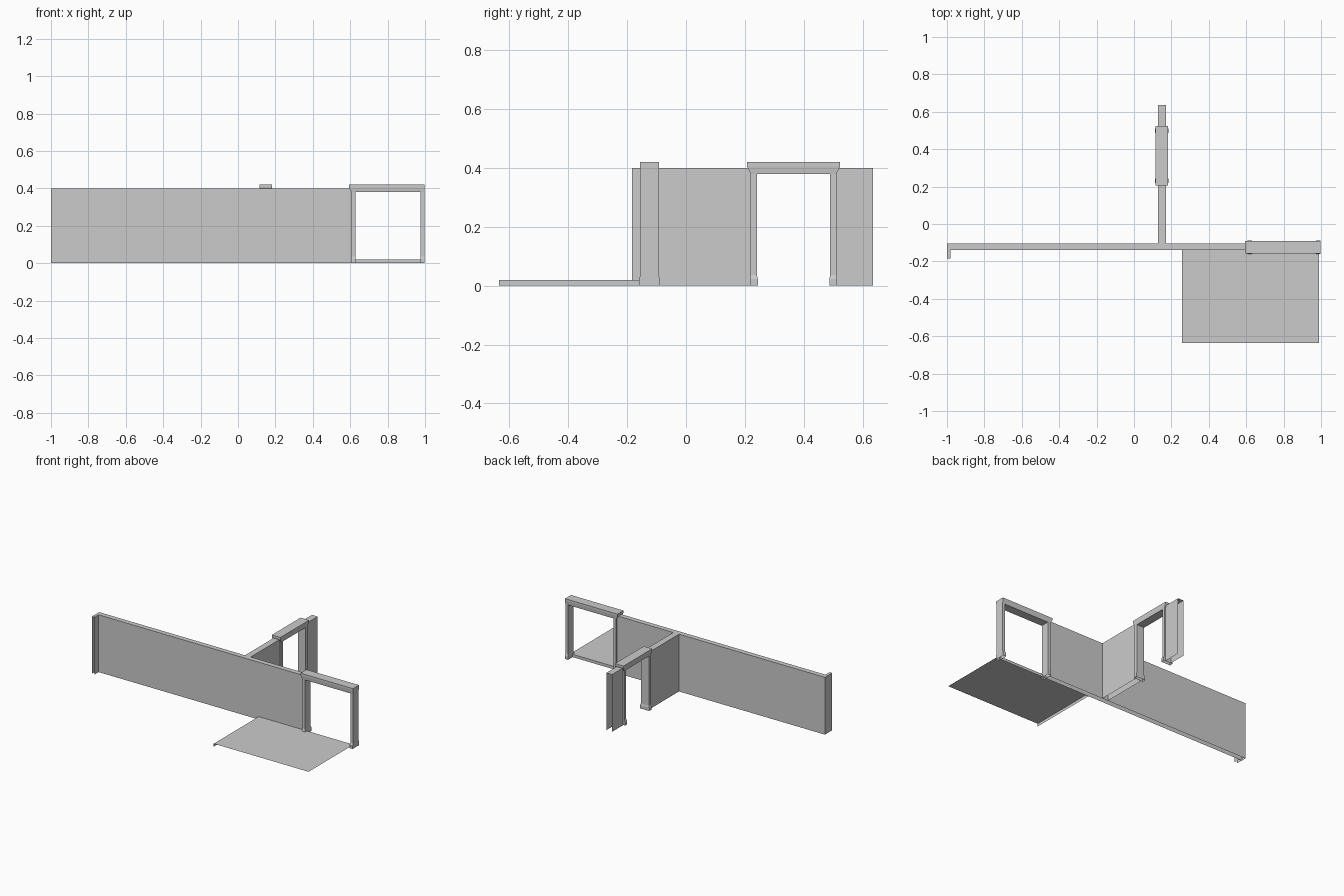
import bpy, bmesh
from mathutils import Vector

cube = bpy.data.objects.get("Cube")
if cube:
    bpy.data.objects.remove(cube, do_unlink=True)

grey = bpy.data.materials.new("plain grey")
grey.use_nodes = True
colour = (0.6, 0.6, 0.6, 1)
grey.diffuse_color = colour
grey.node_tree.nodes["Principled BSDF"].inputs["Base Color"].default_value = colour

DIRECTIONS = {"left": Vector((-1, 0, 0)), "right": Vector((1, 0, 0)),
              "front": Vector((0, -1, 0)), "back": Vector((0, 1, 0)),
              "bottom": Vector((0, 0, -1)), "top": Vector((0, 0, 1))}


def loft(name, rings, swap=False, open_sides=()):
    """Stack rectangles (z, a0, a1, b0, b1); a runs along x, or along y if swapped."""
    bm = bmesh.new()
    loops = []
    for z, a0, a1, b0, b1 in rings:
        corners = [(a0, b0), (a1, b0), (a1, b1), (a0, b1)]
        loops.append([bm.verts.new((b, a, z) if swap else (a, b, z)) for a, b in corners])
    bm.faces.new(loops[0])
    bm.faces.new(loops[-1])
    for low, high in zip(loops, loops[1:]):
        for i in range(4):
            j = (i + 1) % 4
            bm.faces.new((low[i], low[j], high[j], high[i]))
    bmesh.ops.recalc_face_normals(bm, faces=bm.faces)
    bm.normal_update()
    gone = [f for f in bm.faces if any(f.normal.dot(DIRECTIONS[s]) > 0.9 for s in open_sides)]
    bmesh.ops.delete(bm, geom=gone, context="FACES")
    mesh = bpy.data.meshes.new(name)
    bm.to_mesh(mesh)
    bm.free()
    mesh.materials.append(grey)
    obj = bpy.data.objects.new(name, mesh)
    bpy.context.collection.objects.link(obj)


def shell(name, x0, x1, y0, y1, top, open_sides):
    loft(name, [(0, x0, x1, y0, y1), (top, x0, x1, y0, y1)], False, open_sides)


def doorway(name, start, end, middle, swap):
    """Two footed jambs and a flared lintel; start and end are the lintel tips."""
    def ring(z, a0, a1, half):
        return (z, a0, a1, middle - half, middle + half)
    inset, thick, lip = 0.013, 0.021, 0.003
    a, b = start + inset, end - inset
    if not swap:
        b = end
    for side, lo, hi, f0, f1 in (("near", a, a + thick, a, a + thick + lip),
                                 ("far", b - thick, b, b - thick - lip, b)):
        loft(f"{name}_{side}_jamb",
             [ring(0, f0, f1, 0.036), ring(0.022, f0, f1, 0.036),
              ring(0.036, lo, hi, 0.03), ring(0.38, lo, hi, 0.03)],
             swap, ("bottom", "top"))
    loft(f"{name}_lintel",
         [ring(0.38, a, b, 0.03), ring(0.405, start, end, 0.033),
          ring(0.42, start, end, 0.033)], swap)


# Long hollow wall with its short return
shell("long_wall", -1, 0.607, -0.139, -0.104, 0.4, ("bottom", "right"))
shell("wall_return", -1, -0.98, -0.184, -0.139, 0.4, ("bottom", "front", "back"))

# Cross wall on both sides of its doorway
for part, y0, y1 in (("cross_wall_inner", -0.104, 0.222), ("cross_wall_outer", 0.512, 0.635)):
    shell(part, 0.127, 0.171, y0, y1, 0.4, ("bottom", "front", "back"))

# Doorways
doorway("end_doorway", 0.593, 0.998, -0.124, False)
doorway("cross_doorway", 0.207, 0.524, 0.149, True)

# Thin floor sheet with folded left and back edges
shell("floor_sheet", 0.257, 0.99, -0.635, -0.139, 0.02, ("bottom", "front", "right"))
